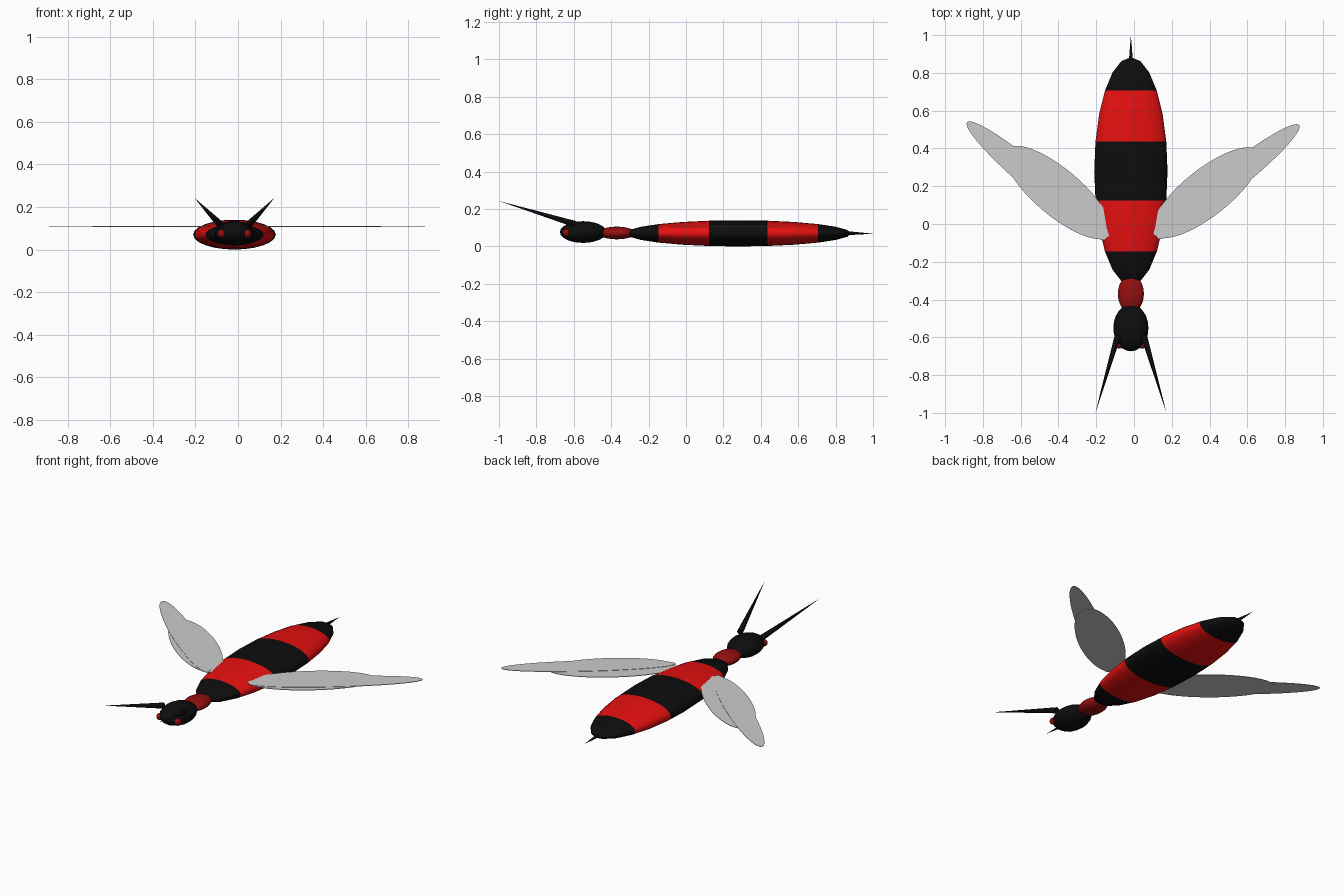
import bpy
from math import radians, sin, cos, pi
from mathutils import Vector, Matrix

if "Cube" in bpy.data.objects:
    bpy.data.objects.remove(bpy.data.objects["Cube"])

CX = -0.0165  # body axis


def material(name, rgb):
    m = bpy.data.materials.new(name)
    m.diffuse_color = (*rgb, 1)
    m.use_nodes = True
    m.node_tree.nodes["Principled BSDF"].inputs["Base Color"].default_value = m.diffuse_color
    return m


BLACK = material("black", (0.004, 0.004, 0.004))
RED = material("red", (0.8, 0.005, 0.005))
DARK_RED = material("dark_red", (0.3, 0.005, 0.005))


def finish(name, *mats):
    ob = bpy.context.object
    ob.name = name
    for m in mats:
        ob.data.materials.append(m)
    return ob


def ellipsoid(name, loc, radii, *mats, seg=24, rings=12):
    """Sphere with its poles along y, scaled to the given half sizes."""
    bpy.ops.mesh.primitive_uv_sphere_add(segments=seg, ring_count=rings, radius=1)
    ob = finish(name, *mats)
    ob.data.transform(Matrix.Rotation(radians(90), 4, 'X'))
    ob.data.transform(Matrix.Diagonal((*radii, 1)))
    ob.location = loc
    bpy.ops.object.shade_smooth()
    return ob


def spike(name, base, tip, r, mat):
    base, tip = Vector(base), Vector(tip)
    d = tip - base
    bpy.ops.mesh.primitive_cone_add(vertices=12, radius1=r, radius2=0, depth=d.length,
                                    location=(base + tip) / 2,
                                    rotation=d.to_track_quat('Z', 'Y').to_euler())
    bpy.ops.object.shade_smooth_by_angle(angle=radians(40))
    return finish(name, mat)


# abdomen with alternating bands, split on the sphere's own rings
L = 0.603
abdomen = ellipsoid("abdomen", (CX, 0.28, 0.07), (0.194, L, 0.07), BLACK, RED)
for p in abdomen.data.polygons:
    t = abs(p.center.y) / L
    p.material_index = 1 if sin(radians(15)) < t < sin(radians(45)) else 0

# waist, head, stinger
ellipsoid("waist", (CX, -0.37, 0.072), (0.069, 0.1, 0.034), DARK_RED)
ellipsoid("head", (CX, -0.55, 0.077), (0.093, 0.124, 0.058), BLACK)
spike("stinger", (CX, 0.86, 0.071), (CX, 1.0, 0.068), 0.011, BLACK)

# wings: long forewing and broader hindwing per side, flat discs from one root
def wing(name, root, angle, side, a, b, off, z):
    bpy.ops.mesh.primitive_cylinder_add(vertices=48, radius=1, depth=1)
    ob = finish(name)
    ob.data.transform(Matrix.Diagonal((a, b, 0.003, 1)))
    ob.data.transform(Matrix.Translation((side * a, off, 0)))
    ob.location = (*root, z)
    ob.rotation_euler.z = side * radians(angle)
    bpy.ops.object.shade_smooth_by_angle(angle=radians(30))


for side, label, root, angle in ((-1, "left", (-0.145, -0.077), 40.1),
                                 (1, "right", (0.119, -0.071), 38.5)):
    wing(label + "_forewing", root, angle, side, 0.481, 0.069, -0.005, 0.109)
    wing(label + "_hindwing", root, angle, side, 0.354, 0.124, 0.021, 0.107)
    # eye and antenna
    ellipsoid(label + "_eye", (CX + side * 0.06, -0.64, 0.074), (0.02, 0.02, 0.02),
              DARK_RED, seg=16, rings=8)
    spike(label + "_antenna", (CX + side * 0.07, -0.595, 0.12),
          (CX + side * 0.188, -1.0, 0.243), 0.017, BLACK)
